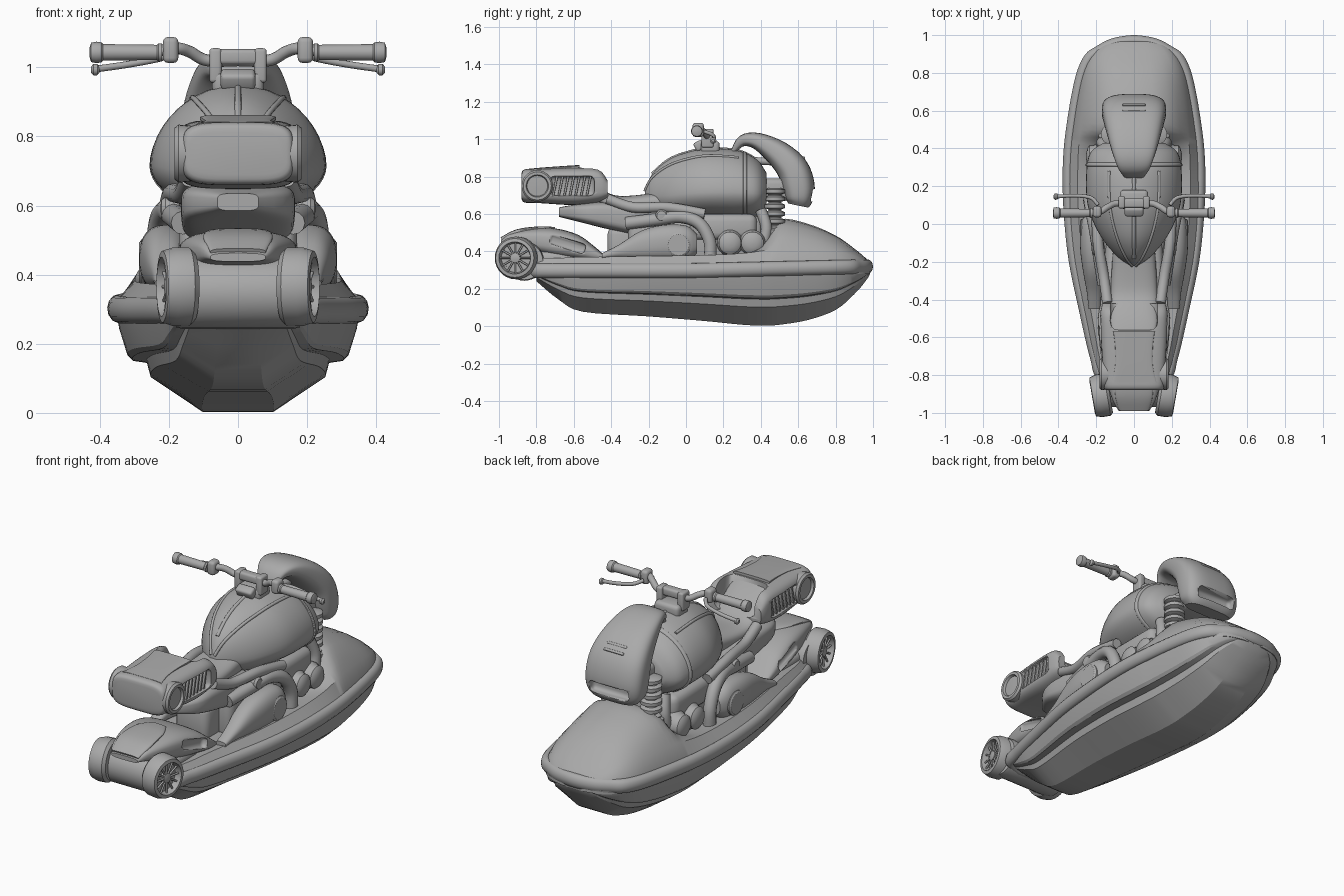
import bpy, bmesh, math
from mathutils import Vector

cube = bpy.data.objects.get("Cube")
if cube:
    bpy.data.objects.remove(cube)
GREY = (0.4, 0.4, 0.4, 1)
mat = bpy.data.materials.new("plain grey")
mat.use_nodes = True
mat.diffuse_color = GREY
mat.node_tree.nodes["Principled BSDF"].inputs["Base Color"].default_value = GREY
SIDES = (("left", 1), ("right", -1))

def finish(name, mesh, angle=35):
    ob = bpy.data.objects.new(name, mesh)
    bpy.context.collection.objects.link(ob)
    mesh.materials.clear()
    mesh.materials.append(mat)
    bpy.ops.object.select_all(action="DESELECT")
    ob.select_set(True)
    bpy.context.view_layer.objects.active = ob
    bpy.ops.object.shade_smooth_by_angle(angle=math.radians(angle))
    return ob

def smooth(rows, steps=4):
    """Catmull-Rom through rows of numbers."""
    rows, out = [Vector(r) for r in rows], []
    for i in range(len(rows) - 1):
        a, b, c, d = rows[max(i - 1, 0)], rows[i], rows[i + 1], rows[min(i + 2, len(rows) - 1)]
        for k in range(steps):
            t = k / steps
            out.append(b + (c - a) * t / 2 + (a - b * 2.5 + c * 2 - d / 2) * t * t
                       + ((b - c) * 1.5 + (d - a) / 2) * t ** 3)
    return out + [rows[-1]]

def skin(name, rings, angle=35):
    """Join closed rings of equal length and cap both ends."""
    bm = bmesh.new()
    loops = [[bm.verts.new(p) for p in ring] for ring in rings]
    n = len(rings[0])
    for a, b in zip(loops, loops[1:]):
        for i in range(n):
            bm.faces.new((a[i], a[(i + 1) % n], b[(i + 1) % n], b[i]))
    bm.faces.new(loops[0])
    bm.faces.new(loops[-1])
    bmesh.ops.recalc_face_normals(bm, faces=bm.faces[:])
    mesh = bpy.data.meshes.new(name)
    bm.to_mesh(mesh)
    bm.free()
    return finish(name, mesh, angle)

def loft(name, rows, power=2.0, x=0.0, follow=False, n=40):
    """Rows are (y, z, half width, height above, optional depth below); rounded-box sections."""
    rows, rings = smooth(rows), []
    for i, (y, z, w, h, *low) in enumerate(rows):
        up = Vector((0, 0, 1))
        if follow:
            d = rows[min(i + 1, len(rows) - 1)] - rows[max(i - 1, 0)]
            up = Vector((0, -d[1], d[0])).normalized()
        ring = []
        for k in range(n):
            a = math.tau * k / n
            c, s = (math.copysign(abs(f) ** (2 / power), f) for f in (math.cos(a), math.sin(a)))
            ring.append(Vector((x + w * c, y, z)) + up * s * (low[0] if low and s < 0 else h))
        rings.append(ring)
    return skin(name, rings)

def lathe(name, profile, loc, axis="X", side=1, yaw=0.0, n=28):
    """Profile is (distance along axis, radius)."""
    rings = []
    for t, r in profile:
        uv = [(r * math.cos(math.tau * k / n), r * math.sin(math.tau * k / n)) for k in range(n)]
        rings.append([(t * side, u, v) if axis == "X" else (u, v, t) for u, v in uv])
    ob = skin(name, rings)
    ob.location, ob.rotation_euler.z = loc, yaw

def tube(name, pts, r, closed=False, zscale=1.0, steps=6):
    cu = bpy.data.curves.new(name, "CURVE")
    cu.dimensions = "3D"
    cu.bevel_depth, cu.bevel_resolution, cu.use_fill_caps = r, 4, True
    path = smooth(pts, steps)
    sp = cu.splines.new("POLY")
    sp.points.add(len(path) - 1)
    for q, p in zip(sp.points, path):
        q.co = (p[0], p[1], p[2] / zscale, 1)
    sp.use_cyclic_u = closed
    tmp = bpy.data.objects.new(name + "_path", cu)
    bpy.context.collection.objects.link(tmp)
    mesh = bpy.data.meshes.new_from_object(tmp.evaluated_get(bpy.context.evaluated_depsgraph_get()))
    bpy.data.objects.remove(tmp)
    for v in mesh.vertices:
        v.co.z *= zscale
    return finish(name, mesh, 50)

def box(name, loc, size, bevel=0.01, tilt=0.0):
    bm = bmesh.new()
    bmesh.ops.create_cube(bm, size=1)
    bmesh.ops.scale(bm, vec=size, verts=bm.verts[:])
    bmesh.ops.bevel(bm, geom=bm.edges[:], offset=bevel, segments=3, affect="EDGES", profile=0.5)
    mesh = bpy.data.meshes.new(name)
    bm.to_mesh(mesh)
    bm.free()
    ob = finish(name, mesh)
    ob.location, ob.rotation_euler.x = loc, tilt
    return ob

def cut(target, cutter):
    mod = target.modifiers.new("opening", "BOOLEAN")
    mod.object, mod.operation, mod.solver = cutter, "DIFFERENCE", "EXACT"
    cutter.hide_render = True
    cutter.hide_set(True)

def mirrored(ring):
    return [Vector(p) for p in ring] + [Vector((-p[0], p[1], p[2])) for p in reversed(ring)]

# Hull and deck stations: y, half width, keel, deck side height, deck middle height
stations = smooth([
    (-.8, .2, .24, .365, .36), (-.68, .235, .14, .365, .36), (-.55, .265, .075, .37, .36), (-.2, .34, .05, .375, .36),
    (.1, .37, .025, .38, .36), (.3, .372, .005, .39, .37), (.42, .365, 0, .405, .46), (.5, .355, .005, .415, .57),
    (.65, .332, .03, .415, .548), (.8, .298, .085, .4, .485), (.9, .245, .17, .375, .415), (.96, .17, .24, .345, .365),
    (.985, .08, .28, .325, .335)])
hull, deck = [], []
for y, w, keel, side, mid in stations:
    hull.append(mirrored([(w * f, y, keel + (.3 - keel) * g) for f, g in
                          ((.95, 1), (.92, .8), (.86, .55), (.82, .5), (.71, .48), (.68, .34), (.28, .01))]))
    deck.append(mirrored([(w * .93, y, .28), (w * .93, y, .33)] + [(w * f, y, side + (mid - side) * g) for f, g in
                         ((.8, 0), (.69, .35), (.53, .75), (.3, .95), (.06, 1))]))
skin("hull", hull, 25)
skin("deck", deck, 30)

# Bumper rail round the hull
edge = [(s[1] - .025, s[0] - .02 if s[0] > .9 else s[0], .297 + max(0, s[0]) * .022) for s in stations[::3]]
loop = [(.1, -.825, .29)] + edge + [(0, .97, .319)]
loop += [(-x, y, z) for x, y, z in reversed(loop[:-1])]
tube("bumper_rail", loop, .03, closed=True, zscale=1.3, steps=4)

# Stern drive: cross barrel, spoked ends and cover
lathe("drive_barrel", [(-.18, .1), (-.16, .105), (.16, .105), (.18, .1)], (0, -.865, .348))
cover = loft("drive_cover", [(-.99, .45, .08, .012), (-.94, .465, .11, .035), (-.82, .46, .15, .063),
                             (-.7, .445, .175, .078), (-.58, .42, .19, .07), (-.5, .39, .19, .045),
                             (-.43, .365, .18, .01)], 3.2)
loft("drive_hatch", [(-.985, .465, .08, .012), (-.9, .505, .1, .014), (-.78, .522, .09, .012), (-.7, .52, .05, .01)],
     3, follow=True)
box("drive_mount", (0, -.7, .34), (.32, .26, .12), .03)
for label, s in SIDES:
    c, yaw = (0, -.878, .365), -.17 * s
    lathe(label + "_drive_end", [(.13, .1), (.145, .114), (.19, .114), (.222, .104), (.225, .086), (.19, .078),
                                 (.188, .01)], c, side=s, yaw=yaw)
    lathe(label + "_drive_hub", [(.185, .03), (.212, .026), (.216, .01)], c, side=s, yaw=yaw)
    for k in range(12):
        a = math.tau * k / 12
        spoke = tube(label + "_drive_spoke", [(s * .205, r * math.cos(a), r * math.sin(a)) for r in (.02, .085)],
                     .005, steps=1)
        spoke.location, spoke.rotation_euler.z = c, yaw
    cut(cover, box(label + "_cover_window", (s * .19, -.635, .44), (.06, .2, .055), .02, -.3))

# Tail box with side grilles and a scoop for the seat
tail = loft("tail_box", [(-.88, .75, .14, .06), (-.865, .75, .16, .088), (-.78, .75, .166, .092),
                         (-.6, .748, .178, .1), (-.47, .752, .178, .09), (-.42, .735, .165, .05)], 4.2)
loft("tail_lid", [(-.84, .832, .12, .01), (-.75, .838, .1, .012), (-.65, .845, .1, .012), (-.57, .852, .11, .01)], 4)
cut(tail, box("seat_scoop", (0, -.42, .86), (.25, .28, .3), .04))
for label, s in SIDES:
    cut(tail, box(label + "_grille_cutter", (s * .18, -.61, .75), (.07, .24, .105), .025))
    for k in range(7):
        box(label + "_grille_slat", (s * .152, -.7 + .03 * k, .75), (.026, .012, .105), .003, -.2)
    lathe(label + "_tail_lamp", [(.13, .08), (.172, .084), (.183, .075), (.183, .06), (.17, .055), (.172, .01)],
          (0, -.795, .75), side=s)
loft("tail_bracket", [(-.68, .61, .06, .025), (-.56, .605, .15, .05), (-.4, .59, .165, .075), (-.1, .54, .15, .09)], 4)

# Seat
loft("seat", [(-.585, .83, .1, .02), (-.53, .76, .122, .035), (-.46, .695, .125, .045), (-.38, .65, .125, .05),
              (-.27, .645, .12, .055), (-.12, .66, .11, .06)], 2.8)

# Fuel tank with raised seams
tank = [(-.22, .69, .02, .04, .03), (-.18, .695, .08, .12, .07), (-.09, .7, .16, .192, .11), (.02, .71, .22, .224, .13),
        (.13, .715, .25, .236, .14), (.28, .715, .252, .224, .145), (.38, .71, .23, .18, .125), (.43, .71, .16, .11, .08)]
loft("fuel_tank", tank, 1.9, n=48)
loft("tank_seam", [(.305, .714, .25, .216, .14), (.308, .714, .256, .222, .146), (.322, .713, .254, .217, .145),
                   (.326, .712, .245, .207, .138)], 1.9, n=48)
tube("tank_spine", [(0, y, z + h * .985) for y, z, w, h, low in tank[1:-1]], .01)
for label, s in SIDES:
    a, b = math.cos(1.0) ** (2 / 1.9), math.sin(1.0) ** (2 / 1.9)
    tube(label + "_tank_rib", [(s * w * a, y, z + h * b) for y, z, w, h, low in tank[:-2]], .008)

# Front fairing with lamp mouth
fairing = loft("fairing", [(.25, .93, .05, .012), (.3, .99, .085, .03), (.38, .99, .115, .045), (.49, .925, .145, .07),
                           (.57, .84, .165, .085), (.6, .75, .17, .088), (.605, .68, .162, .075),
                           (.6, .645, .135, .055)], 3, follow=True)
cut(fairing, box("mouth_cutter", (0, .69, .7), (.24, .12, .065), .02))
for z in (.9, .925):
    box("fairing_vent", (0, .63 - (z - .9) * 1.2, z), (.12, .014, .012), .004, -.8)
box("fairing_bracket", (0, .46, .73), (.22, .2, .12), .03)
tube("fairing_stay", [(0, .2, .88), (0, .32, .885), (0, .46, .88)], .02)

# Engine core
box("engine_block", (0, .05, .46), (.34, .72, .26), .04)
box("crankcase", (0, .2, .53), (.4, .36, .14), .04)
box("rear_frame", (0, -.33, .43), (.2, .18, .2), .04)
for label, s in SIDES:
    # Suspension springs
    coil = [(0, .035)]
    for k in range(6):
        coil += [(.04 * k + t, r) for t, r in ((.005, .035), (.012, .055), (.03, .055), (.038, .035))]
    lathe(label + "_spring", coil, (s * .12, .475, .5), "Z")
    lathe(label + "_spring_foot", [(0, .068), (.035, .068), (.045, .05)], (s * .12, .475, .48), "Z")
    # Nacelles, cylinders and exhausts
    loft(label + "_nacelle", [(-.45, .375, .03, .015), (-.36, .4, .04, .035), (-.25, .43, .06, .075),
                              (-.13, .445, .075, .095), (0, .445, .072, .093), (.06, .44, .04, .05)], 2.4, x=s * .21)
    lathe(label + "_nacelle_cap", [(.25, .066), (.28, .066), (.287, .056), (.287, .01)], (0, -.04, .435), side=s)
    for y in (.235, .355):
        lathe(label + "_cylinder", [(.1, .07), (.2, .07), (.215, .06), (.235, .06), (.245, .048), (.252, .025),
                                    (.254, .005)], (0, y, .445), side=s)
    tube(label + "_exhaust", [(s * .235, .13, .37), (s * .235, .125, .46), (s * .225, .07, .55), (s * .205, -.03, .585),
                              (s * .185, -.16, .57), (s * .16, -.32, .55)], .034)
    tube(label + "_frame_tube", [(s * .2, .1, .6), (s * .19, -.1, .635), (s * .16, -.28, .635), (s * .14, -.42, .68)], .028)
    lathe(label + "_joint", [(.165, .015), (.17, .03), (.21, .034), (.222, .026), (.224, .01)], (0, -.13, .59), side=s)
    tube(label + "_fork", [(s * .15, .4, .62), (s * .17, .43, .52), (s * .17, .4, .4)], .03)
    # Handlebars
    box(label + "_riser", (s * .065, .115, 1.005), (.036, .065, .1), .01)
    tube(label + "_bar", [(0, .11, 1.02), (s * .09, .11, 1.02), (s * .14, .09, 1.045), (s * .18, .065, 1.055),
                          (s * .24, .06, 1.045)], .017)
    lathe(label + "_grip", [(.22, .026), (.23, .026), (.235, .022), (.39, .024), (.395, .029), (.41, .031), (.425, .028),
                            (.43, .012)], (0, .058, 1.043), side=s)
    box(label + "_switch", (s * .195, .065, 1.05), (.045, .06, .075), .015)
    tube(label + "_lever", [(s * .19, .1, 1.04), (s * .23, .14, 1.025), (s * .32, .15, 1.008), (s * .41, .145, .995)], .01)
    lathe(label + "_lever_tip", [(.4, .008), (.407, .016), (.418, .017), (.426, .008)], (0, .145, .993), side=s)
box("steering_stem", (0, .13, .955), (.15, .1, .07), .02)
box("bar_clamp", (0, .11, 1.03), (.16, .05, .045), .012)
box("dash", (0, .07, .965), (.1, .05, .05), .012, .5)
